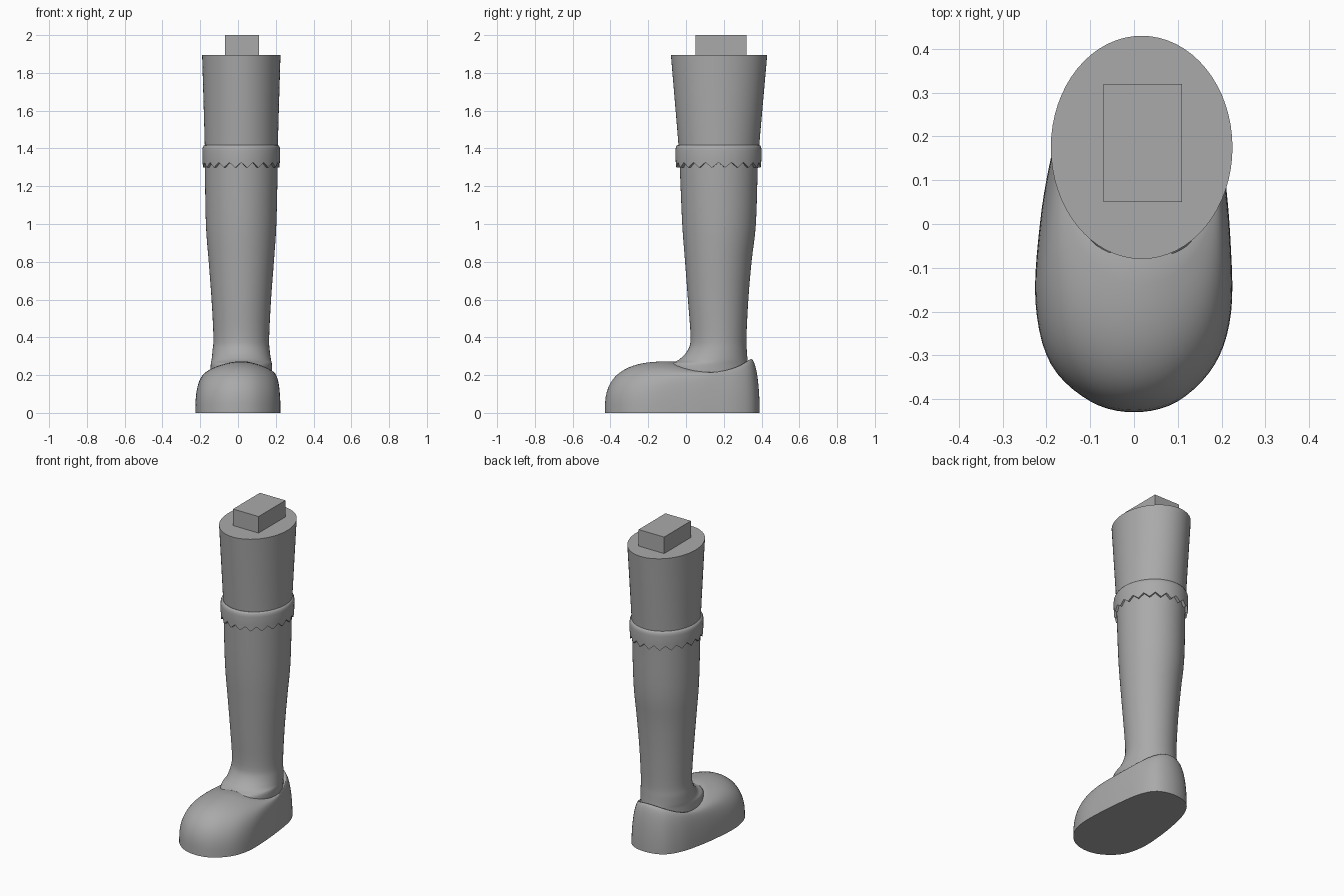
import bpy, bmesh
from math import sin, cos, pi
from mathutils import Vector

cube = bpy.data.objects.get("Cube")
if cube:
    bpy.data.objects.remove(cube, do_unlink=True)

# One plain grey for everything
grey = bpy.data.materials.new("plain_grey")
grey.use_nodes = True
colour = (0.4, 0.4, 0.4, 1)
grey.diffuse_color = colour
bsdf = next(n for n in grey.node_tree.nodes if n.type == 'BSDF_PRINCIPLED')
bsdf.inputs["Base Color"].default_value = colour


def spline(points, steps, closed=False):
    """Smooth curve through points of any dimension."""
    pts = [Vector(p) for p in points]
    n = len(pts)
    pick = (lambda i: pts[i % n]) if closed else (lambda i: pts[max(0, min(n - 1, i))])
    out = []
    for i in range(n if closed else n - 1):
        a, b, c, d = (pick(i + k) for k in (-1, 0, 1, 2))
        for s in range(steps):
            t = s / steps
            out.append(b + (c - a) * (t / 2) + (a * 2 - b * 5 + c * 4 - d) * (t * t / 2)
                       + (b * 3 - a - c * 3 + d) * (t ** 3 / 2))
    if not closed:
        out.append(pts[-1])
    return out


def loft(name, rings, cap_first=False, cap_last=False, loop=False, angle=40):
    """Skin a stack of equal-sized rings."""
    bm = bmesh.new()
    rows = [[bm.verts.new(p) for p in ring] for ring in rings]
    pairs = list(zip(rows, rows[1:]))
    if loop:
        pairs.append((rows[-1], rows[0]))
    n = len(rows[0])
    for low, high in pairs:
        for i in range(n):
            j = (i + 1) % n
            bm.faces.new((low[i], low[j], high[j], high[i]))
    if cap_first:
        bm.faces.new(rows[0][::-1])
    if cap_last:
        bm.faces.new(rows[-1])
    bmesh.ops.recalc_face_normals(bm, faces=bm.faces)
    mesh = bpy.data.meshes.new(name)
    bm.to_mesh(mesh)
    bm.free()
    mesh.materials.append(grey)
    obj = bpy.data.objects.new(name, mesh)
    bpy.context.collection.objects.link(obj)
    bpy.ops.object.select_all(action='DESELECT')
    obj.select_set(True)
    bpy.context.view_layer.objects.active = obj
    bpy.ops.object.shade_smooth_by_angle(angle=angle * pi / 180)
    return obj


def ellipse(cx, cy, rx, ry, height, n):
    """Ring starting at the front; height is a function of the index."""
    return [(cx + rx * sin(2 * pi * i / n), cy - ry * cos(2 * pi * i / n), height(i))
            for i in range(n)]


# Leg: height, then x limits, then y limits
sections = [
    (0.15, -.15, .18, -.10, .33), (0.25, -.145, .18, -.10, .33),
    (0.28, -.14, .175, -.04, .326), (0.33, -.135, .168, .008, .322),
    (0.40, -.13, .165, .024, .32), (0.60, -.14, .175, .01, .33),
    (0.80, -.155, .19, -.005, .347), (1.0, -.17, .203, -.02, .37),
    (1.3, -.175, .21, -.033, .38), (1.42, -.176, .211, -.04, .388),
    (1.895, -.19, .225, -.08, .43)]
leg_rings = []
for z, x0, x1, y0, y1 in spline(sections, 4):
    leg_rings.append(ellipse((x0 + x1) / 2, (y0 + y1) / 2, (x1 - x0) / 2, (y1 - y0) / 2,
                             lambda i, z=z: z, 64))
loft("leg", leg_rings, True, True)

# Cuff with a zigzag hem and a rounded top edge
TEETH = 20
hem = lambda i: 1.298 + 0.028 * abs((i % 4) - 2) / 2
cuff = lambda grow, h: ellipse(0.017, 0.172, 0.193 + grow, 0.215 + grow, h, TEETH * 4)
cuff_rings = [cuff(-0.01, hem), cuff(0.011, hem)]
for grow, z in ((.012, 1.34), (.013, 1.39), (.011, 1.405), (.006, 1.415), (0, 1.418), (-.01, 1.415)):
    cuff_rings.append(cuff(grow, lambda i, z=z: z))
loft("cuff", cuff_rings, loop=True)

# Shoe: sole outline from the toe round by the left side
outline = [
    (0, -.43), (.1, -.405), (.185, -.32), (.222, -.2), (.22, -.03), (.205, .13),
    (.18, .27), (.125, .36), (.02, .39), (-.09, .36), (-.155, .27), (-.19, .15),
    (-.215, 0), (-.225, -.18), (-.19, -.32), (-.1, -.405)]
sole = spline(outline, 5, closed=True)
N = len(sole)


def rim_height(i):
    c = cos(2 * pi * i / N)
    return 0.215 + (0.058 if c > 0 else 0.07) * c * c


rim = ellipse(0.017, 0.137, 0.165, 0.207, rim_height, N)
shoe_rings = []
STEPS = 16
for k in range(STEPS + 1):
    t = pi / 2 * (1 - k / STEPS)
    ring = []
    for i, (b, r) in enumerate(zip(sole, rim)):
        power = 2 / (2.4 + 0.4 * cos(2 * pi * i / N))
        out = sin(t) ** power
        up = max(0, cos(t)) ** power if k else 0
        ring.append((r[0] + (b.x - r[0]) * out, r[1] + (b.y - r[1]) * out, r[2] * up))
    shoe_rings.append(ring)
# Rolled lip turning down into the opening
for shrink, drop in ((.006, .002), (.011, .009), (.013, .05)):
    shoe_rings.append(ellipse(0.017, 0.137, 0.165 - shrink, 0.207 - shrink,
                              lambda i, d=drop: rim_height(i) - d, N))
loft("shoe", shoe_rings, cap_first=True, angle=50)

# Rectangular peg on the top
peg = [[(x, y, z) for x, y in ((-.07, .05), (.11, .05), (.11, .32), (-.07, .32))]
       for z in (1.88, 2.0)]
loft("top_peg", peg, True, True)
